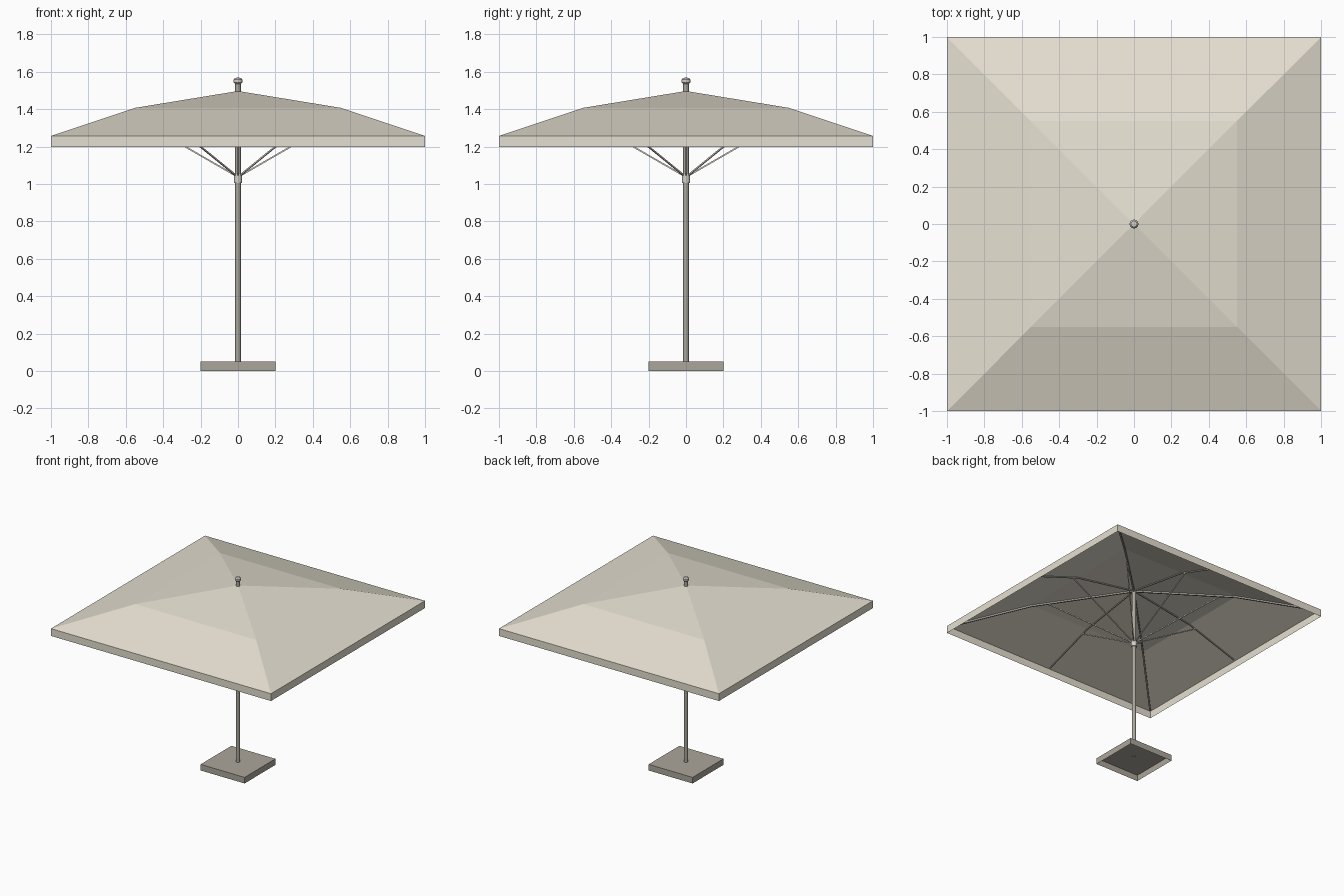
import bpy, bmesh, math
from mathutils import Vector, Matrix

cube = bpy.data.objects.get("Cube")
if cube:
    bpy.data.objects.remove(cube, do_unlink=True)


def material(name, rgb):
    m = bpy.data.materials.new(name)
    m.use_nodes = True
    m.diffuse_color = (*rgb, 1)
    m.node_tree.nodes["Principled BSDF"].inputs["Base Color"].default_value = (*rgb, 1)
    return m


FABRIC = material("cream fabric", (0.785, 0.74, 0.635))
STONE = material("stone grey", (0.41, 0.38, 0.33))
METAL = material("warm grey metal", (0.41, 0.39, 0.34))
LIGHT_METAL = material("light metal", (0.66, 0.635, 0.57))


def finish(name, bm, mat, smooth=False):
    bmesh.ops.recalc_face_normals(bm, faces=bm.faces)
    mesh = bpy.data.meshes.new(name)
    bm.to_mesh(mesh)
    bm.free()
    mesh.materials.append(mat)
    ob = bpy.data.objects.new(name, mesh)
    bpy.context.collection.objects.link(ob)
    if smooth:
        bpy.ops.object.select_all(action="DESELECT")
        ob.select_set(True)
        bpy.context.view_layer.objects.active = ob
        bpy.ops.object.shade_smooth_by_angle(angle=math.radians(35))
    return ob


def lathe(name, profile, sides, mat, turn=0.0, smooth=False):
    """Stack rings of (radius, height); a zero radius closes to a point."""
    bm = bmesh.new()
    rings = []
    for r, z in profile:
        count = sides if r > 0 else 1
        rings.append([bm.verts.new((r * math.cos(turn + math.tau * i / sides),
                                    r * math.sin(turn + math.tau * i / sides), z))
                      for i in range(count)])
    for a, b in zip(rings, rings[1:]):
        for i in range(sides):
            j = (i + 1) % sides
            corners = [a[i % len(a)], a[j % len(a)], b[j % len(b)], b[i % len(b)]]
            bm.faces.new(list(dict.fromkeys(corners)))
    return finish(name, bm, mat, smooth)


def square(name, profile, mat):
    """Four-sided stack, measured by half width."""
    return lathe(name, [(w * math.sqrt(2), z) for w, z in profile], 4, mat, math.pi / 4)


def bar(bm, p, q, half):
    """Square bar with its flat side down."""
    p, q = Vector(p), Vector(q)
    d = q - p
    place = (Matrix.Translation((p + q) / 2) @ d.to_track_quat("Z", "Y").to_matrix().to_4x4()
             @ Matrix.Diagonal((2 * half, 2 * half, d.length, 1)))
    bmesh.ops.create_cube(bm, size=1, matrix=place)


# Open sheet canopy with valance, and hollow base plate
square("canopy", [(1, 1.197), (1, 1.257), (0.55, 1.407), (0, 1.497)], FABRIC)
square("base_plate", [(0.2, 0), (0.2, 0.05), (0, 0.05)], STONE)

# Pole, sliding collar and top knob
lathe("pole", [(0, 0.049), (0.015, 0.049), (0.015, 1.54), (0, 1.54)], 16, METAL, smooth=True)
lathe("collar", [(0, 1.005), (0.022, 1.005), (0.022, 1.06), (0, 1.06)], 16, LIGHT_METAL,
      smooth=True)
lathe("top_knob", [(0, 1.535), (0.016, 1.535), (0.024, 1.543), (0.024, 1.558),
                   (0.016, 1.567), (0, 1.569)], 16, LIGHT_METAL, smooth=True)

# Bent ribs under the cloth and struts up from the collar, in eight directions
ribs, struts = bmesh.new(), bmesh.new()
for k in range(8):
    angle = k * math.pi / 4
    corner = k % 2 == 1
    stretch = math.sqrt(2) if corner else 1
    thick = 0.006 if corner else 0.004
    drop = thick + 0.003

    def at(reach, z):
        return (reach * math.cos(angle), reach * math.sin(angle), z)

    knee = at(0.55 * stretch, 1.407 - drop)
    bar(ribs, at(0.01, 1.495 - drop), knee, thick)
    bar(ribs, knee, at(0.98 * stretch, 1.263 - drop), thick)
    bar(struts, at(0.018, 1.047), at(0.64, 1.405) if corner else at(0.6, 1.383), 0.004)
finish("ribs", ribs, METAL)
finish("struts", struts, LIGHT_METAL)
